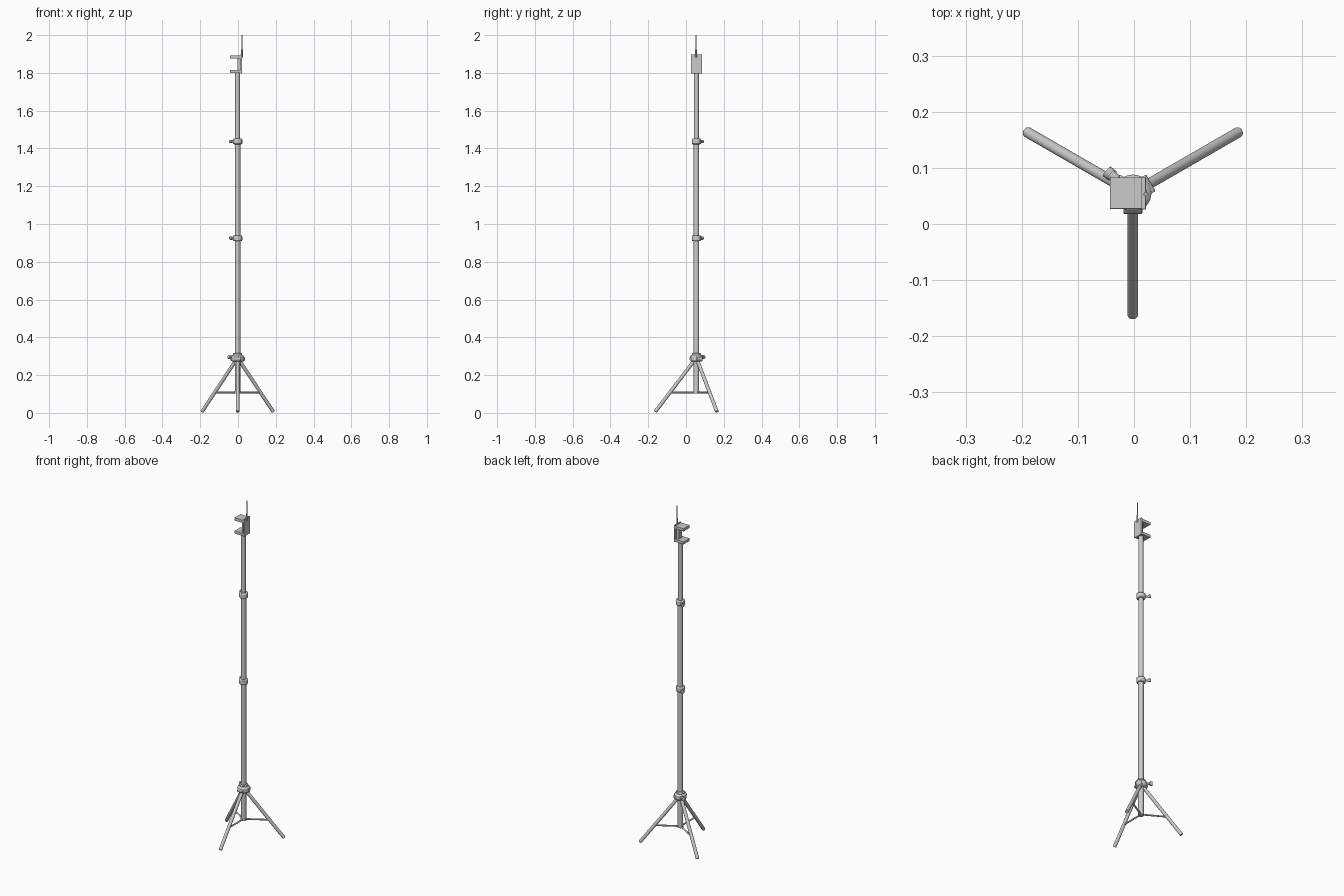
import bpy, math
from mathutils import Vector

if "Cube" in bpy.data.objects:
    bpy.data.objects.remove(bpy.data.objects["Cube"])

CX, CY = -0.002, 0.055   # pole axis
SHARP = math.radians(35)


def finish(ob, name, bevel=0.0):
    ob.name = name
    if bevel:
        m = ob.modifiers.new("bevel", 'BEVEL')
        m.width, m.segments, m.limit_method = bevel, 2, 'ANGLE'
    return ob


def rod(name, a, b, r, sides=24, bevel=0.0):
    a, b = Vector(a), Vector(b)
    d = b - a
    bpy.ops.mesh.primitive_cylinder_add(vertices=sides, radius=r, depth=d.length, location=(a + b) / 2)
    ob = bpy.context.object
    ob.rotation_euler = d.to_track_quat('Z', 'Y').to_euler()
    bpy.ops.object.shade_smooth_by_angle(angle=SHARP)
    return finish(ob, name, bevel)


def box(name, lo, hi, bevel=0.0):
    lo, hi = Vector(lo), Vector(hi)
    bpy.ops.mesh.primitive_cube_add(size=1, location=(lo + hi) / 2)
    ob = bpy.context.object
    ob.scale = hi - lo
    bpy.ops.object.transform_apply(location=False, rotation=False, scale=True)
    return finish(ob, name, bevel)


def at(angle, dist, z):
    a = math.radians(angle)
    return (CX + dist * math.cos(a), CY + dist * math.sin(a), z)


def upright(name, r, z0, z1, bevel=0.0):
    return rod(name, at(0, 0, z0), at(0, 0, z1), r, 32, bevel)


def knob(name, z, start, end, r):
    # stem and thumb grip pointing to the back left
    rod(name + "_stem", at(140, start - 0.02, z), at(140, end - 0.008, z), r * 0.6, 16)
    rod(name + "_grip", at(140, end - 0.016, z), at(140, end, z), r, 16, 0.002)


# Telescoping pole
upright("lower_pole", 0.0150, 0.103, 0.925)
upright("middle_pole", 0.0145, 0.925, 1.437)
upright("upper_pole", 0.0135, 1.437, 1.803)

# Locking collars
for i, z in enumerate((0.925, 1.437)):
    upright(f"collar_{i}", 0.0245, z - 0.015, z + 0.015, 0.005)
    knob(f"collar_knob_{i}", z, 0.022, 0.053, 0.009)

# Leg hub
upright("hub", 0.033, 0.271, 0.307, 0.009)
upright("hub_neck", 0.024, 0.300, 0.316, 0.003)
knob("hub_knob", 0.295, 0.030, 0.062, 0.011)

# Legs, hinges and braces
upright("brace_ring", 0.017, 0.103, 0.115)
for i, ang in enumerate((-90, 30, 150)):
    rod(f"leg_{i}", at(ang, 0.012, 0.276), at(ang, 0.218, 0.006), 0.0095, 24, 0.002)
    side = Vector((-math.sin(math.radians(ang)), math.cos(math.radians(ang)), 0)) * 0.017
    c = Vector(at(ang, 0.024, 0.286))
    rod(f"leg_hinge_{i}", c - side, c + side, 0.013, 20, 0.002)
    rod(f"brace_{i}", at(ang, 0.012, 0.108), at(ang, 0.140, 0.108), 0.0045, 12)

# Device clamp
box("clamp_back", (0.013, 0.026, 1.797), (0.021, 0.084, 1.898), 0.001)
box("clamp_slide", (-0.003, 0.040, 1.812), (0.014, 0.070, 1.880))
box("lower_jaw", (-0.043, 0.027, 1.799), (0.014, 0.083, 1.815), 0.001)
box("upper_jaw", (-0.043, 0.027, 1.876), (0.014, 0.083, 1.893), 0.001)

# Thin rod on top
rod("antenna_base", (0.021, 0.053, 1.882), (0.021, 0.053, 1.925), 0.0045, 12)
rod("antenna", (0.021, 0.053, 1.90), (0.021, 0.053, 2.0), 0.003, 12)
